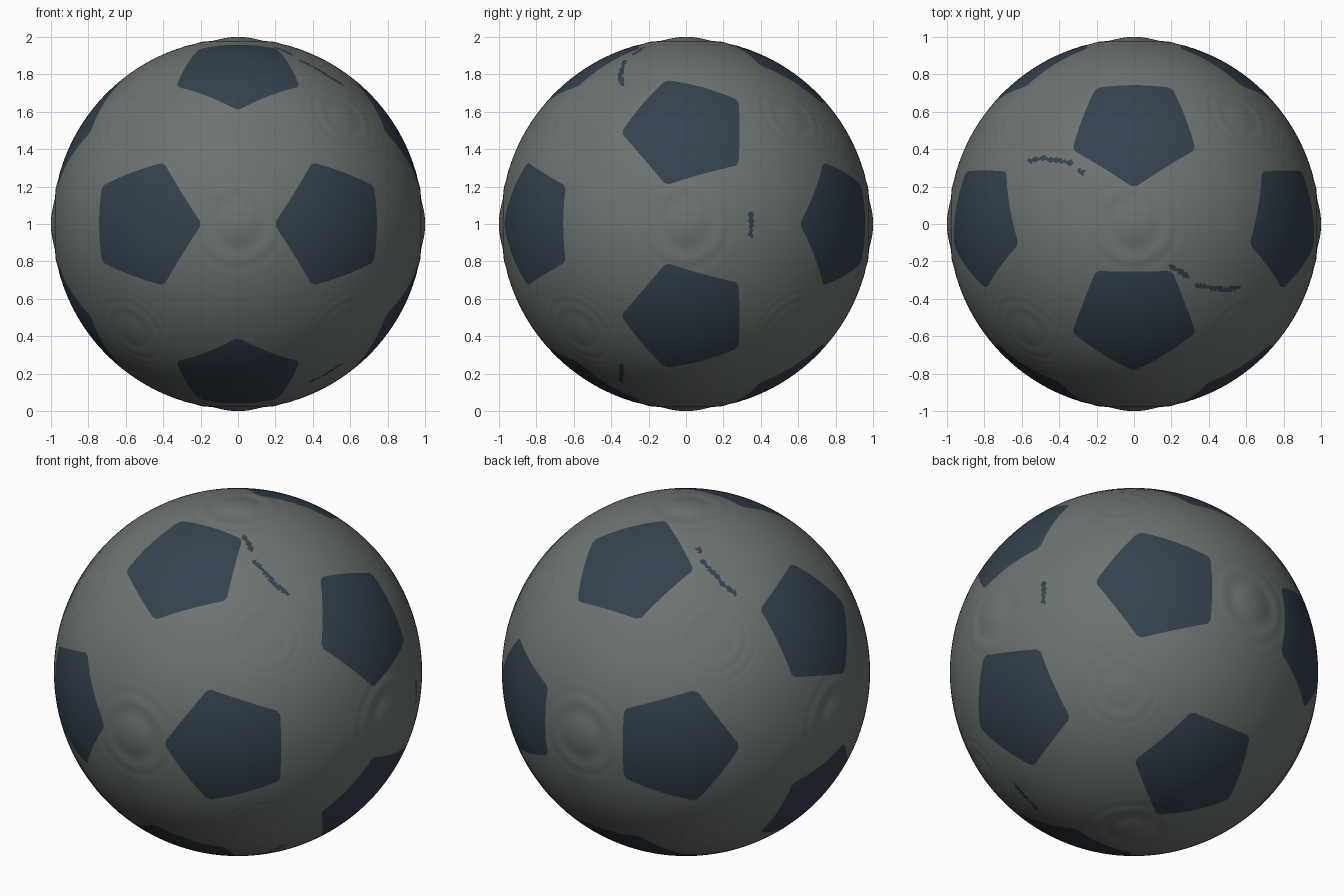
import bpy, bmesh, math
from mathutils import Vector, Matrix

old = bpy.data.objects.get("Cube")
if old:
    bpy.data.objects.remove(old, do_unlink=True)


def material(name, rgb):
    m = bpy.data.materials.new(name)
    m.use_nodes = True
    colour = (*rgb, 1)
    m.diffuse_color = colour
    bsdf = m.node_tree.nodes["Principled BSDF"]
    bsdf.inputs["Base Color"].default_value = colour
    bsdf.inputs["Roughness"].default_value = 0.8
    return m


grey = material("warm grey leather", (0.150, 0.174, 0.165))
navy = material("dark slate patch", (0.034, 0.054, 0.076))

# Patch centres: the twelve corners of an icosahedron
phi = (1 + math.sqrt(5)) / 2
centres = []
for a in (-1, 1):
    for b in (-phi, phi):
        centres += [Vector(p).normalized() for p in ((0, a, b), (a, b, 0), (b, 0, a))]


def patch_planes(c):
    """Outward normals of planes through the ball's centre that bound one patch."""
    point = Vector((0, -1, 0))
    point = (point - c * point.dot(c)).normalized()
    planes = []
    for k in range(10):
        # odd steps are the five sides, even steps trim the five corners
        reach = math.radians(16.8 if k % 2 else 19.9)
        out = Matrix.Rotation(math.radians(36 * k), 3, c) @ point
        planes.append(out * math.cos(reach) - c * math.sin(reach))
    return planes


# Ball skin
bm = bmesh.new()
bmesh.ops.create_icosphere(bm, subdivisions=7, radius=1)

# Cut the outline of each five-sided patch into the skin and colour it
for c in centres:
    planes = patch_planes(c)
    for n in planes:
        near = [f for f in bm.faces if f.calc_center_median().dot(c) > 0.925]
        geom = set(near)
        for f in near:
            geom.update(f.edges)
            geom.update(f.verts)
        bmesh.ops.bisect_plane(bm, geom=list(geom), dist=0.0005, plane_co=(0, 0, 0), plane_no=n)
    for f in bm.faces:
        m = f.calc_center_median()
        if m.dot(c) > 0.925 and all(m.dot(n) < 0 for n in planes):
            f.material_index = 1

# Thin stray seam marks, as short strokes on the skin
strokes = [
    ((-0.56, 0.34, 0.75), (-0.50, 0.355, 0.79)),
    ((-0.50, 0.355, 0.79), (-0.34, 0.33, 0.88)),
    ((-0.29, 0.285, 0.91), (-0.28, 0.28, 0.92)),
    ((0.56, -0.34, 0.75), (0.50, -0.355, 0.79)),
    ((0.50, -0.355, 0.79), (0.34, -0.33, 0.88)),
    ((0.20, -0.23, 0.95), (0.29, -0.28, 0.915)),
    ((0.55, -0.345, -0.76), (0.40, -0.35, -0.85)),
    ((0.935, 0.35, -0.06), (0.935, 0.35, 0.06)),
]
for p, q in strokes:
    p, q = Vector(p).normalized(), Vector(q).normalized()
    d = q - p
    for f in bm.faces:
        m = f.calc_center_median()
        if m.dot(p) > 0.95:
            t = max(0, min(1, (m - p).dot(d) / d.length_squared))
            if (m - p - d * t).length < 0.013:
                f.material_index = 1

# Faint concentric ripples around the six poles and the eight diagonals
for v in bm.verts:
    n = v.co.normalized()
    pole = 1 - max(abs(x) for x in n)
    diagonal = max(0, 1 - sum(abs(x) for x in n) / math.sqrt(3))
    r = 0.991 + 0.005 * math.exp(-pole * 55) * math.cos(math.tau * pole / 0.02)
    r += 0.004 * math.exp(-pole * 200)
    r += 0.0015 * math.exp(-diagonal * 25) * math.cos(math.tau * diagonal / 0.012)
    v.co = n * r + Vector((0, 0, 1))

mesh = bpy.data.meshes.new("ball")
bm.to_mesh(mesh)
bm.free()
mesh.materials.append(grey)
mesh.materials.append(navy)
mesh.shade_smooth()
ball = bpy.data.objects.new("ball", mesh)
bpy.context.collection.objects.link(ball)
